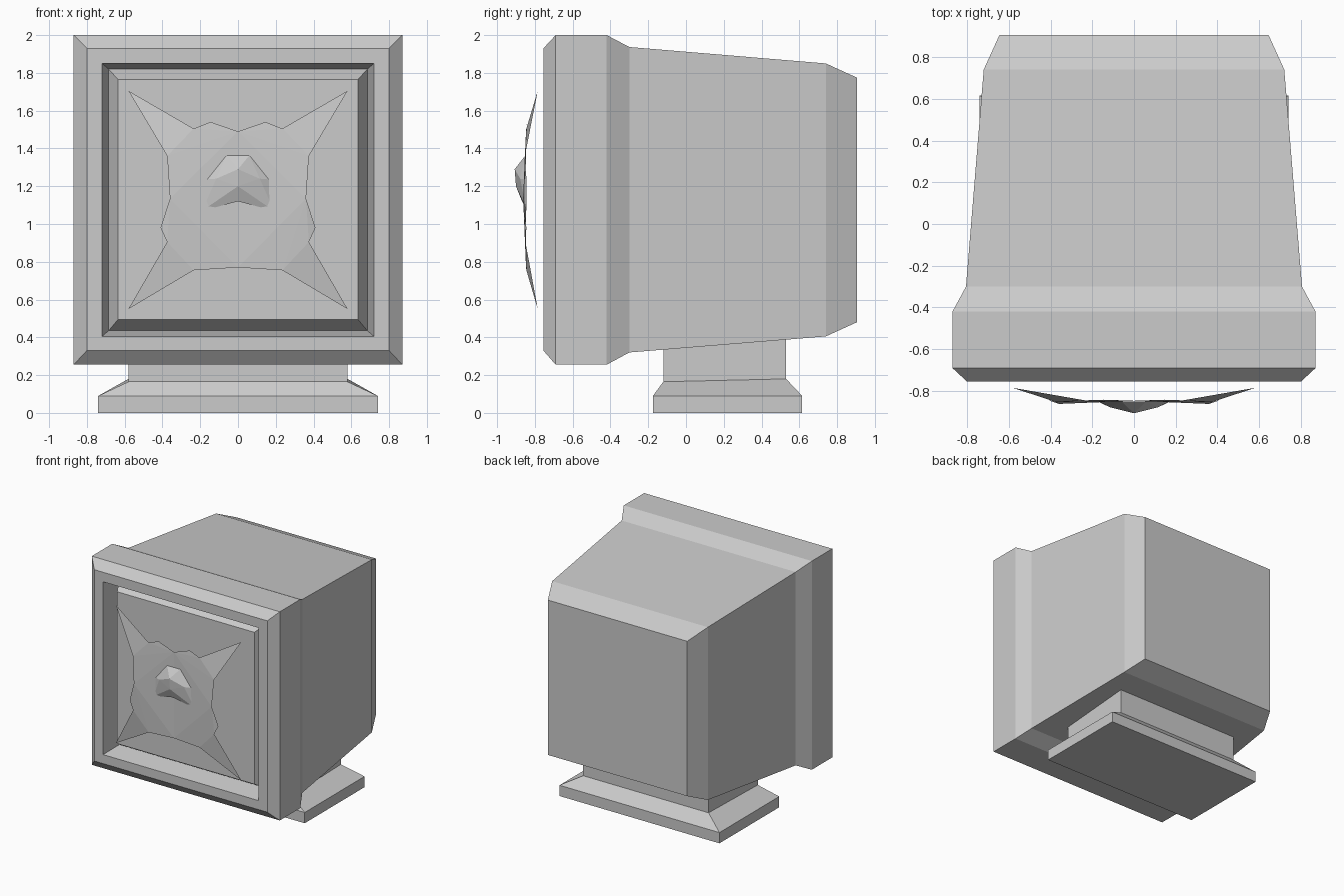
import bpy, bmesh

if "Cube" in bpy.data.objects:
    bpy.data.objects.remove(bpy.data.objects["Cube"])


def finish(bm, name, recalc=True):
    if recalc:
        bmesh.ops.recalc_face_normals(bm, faces=bm.faces[:])
    me = bpy.data.meshes.new(name)
    bm.to_mesh(me)
    bm.free()
    ob = bpy.data.objects.new(name, me)
    bpy.context.collection.objects.link(ob)
    return ob


def loft(name, rings):
    """Skin a list of four-point rings and cap both ends."""
    bm = bmesh.new()
    loops = [[bm.verts.new(p) for p in r] for r in rings]
    for a, b in zip(loops, loops[1:]):
        for i in range(4):
            j = (i + 1) % 4
            bm.faces.new((a[i], a[j], b[j], b[i]))
    bm.faces.new(loops[0])
    bm.faces.new(loops[-1])
    return finish(bm, name)


def half_sheet(name, pts, faces):
    """Build faces from named right-hand points and their mirror images."""
    bm = bmesh.new()
    for sx in (1, -1):
        v = {k: bm.verts.new((sx * x, y, z)) for k, (x, y, z) in pts.items()}
        for f in faces:
            bm.faces.new([v[k] for k in f.split()])
    bmesh.ops.remove_doubles(bm, verts=bm.verts[:], dist=0.0005)
    for f in bm.faces:
        f.normal_update()
        if f.normal.y > 0:
            f.normal_flip()
    return finish(bm, name, recalc=False)


# Monitor casing, bezel, groove and screen: y, half width, bottom, top
casing = [
    (0.905, 0.645, 0.48, 1.775),
    (0.74, 0.72, 0.405, 1.85),
    (-0.30, 0.805, 0.32, 1.937),
    (-0.42, 0.87, 0.255, 2.0),
    (-0.69, 0.87, 0.255, 2.0),
    (-0.755, 0.80, 0.33, 1.93),
    (-0.755, 0.72, 0.405, 1.85),
    (-0.59, 0.685, 0.435, 1.82),
    (-0.69, 0.635, 0.495, 1.765),
]
loft("monitor_casing", [[(-w, y, a), (w, y, a), (w, y, b), (-w, y, b)]
                        for y, w, a, b in casing])

# Stand: half width, front y, back y, front z, back z
stand = [
    (0.74, -0.175, 0.615, 0.0, 0.0),
    (0.74, -0.175, 0.615, 0.09, 0.09),
    (0.58, -0.12, 0.53, 0.165, 0.18),
    (0.58, -0.12, 0.53, 0.36, 0.41),
]
loft("stand", [[(-w, f, zf), (w, f, zf), (w, b, zb), (-w, b, zb)]
               for w, f, b, zf, zb in stand])

# Four-pointed relief floating in front of the screen
half_sheet("screen_relief", {
    "top": (0, -0.847, 1.49), "side": (0.36, -0.862, 1.135),
    "bot": (0, -0.847, 0.77), "bump": (0.145, -0.842, 1.54),
    "u1": (0.235, -0.845, 1.505), "utip": (0.58, -0.785, 1.705),
    "u2": (0.375, -0.853, 1.36), "cheek": (0.41, -0.845, 0.98),
    "l1": (0.375, -0.85, 0.905), "ltip": (0.58, -0.785, 0.55),
    "l2": (0.235, -0.845, 0.755),
}, ["top side bot", "top bump u1", "top u1 u2", "top u2 side",
    "u1 utip u2", "side cheek l1", "side l1 l2", "side l2 bot",
    "l1 ltip l2"])

# Faceted central boss
half_sheet("center_boss", {
    "t0": (0, -0.85, 1.363), "t": (0.06, -0.85, 1.363),
    "s": (0.18, -0.845, 1.235), "b": (0.19, -0.843, 1.07),
    "c": (0, -0.868, 1.12), "m": (0.115, -0.878, 1.24),
    "n": (0, -0.907, 1.29), "l": (0, -0.9, 1.2),
}, ["t0 t n", "t m n", "t s m", "s b m", "n m l", "m b l", "l b c"])
